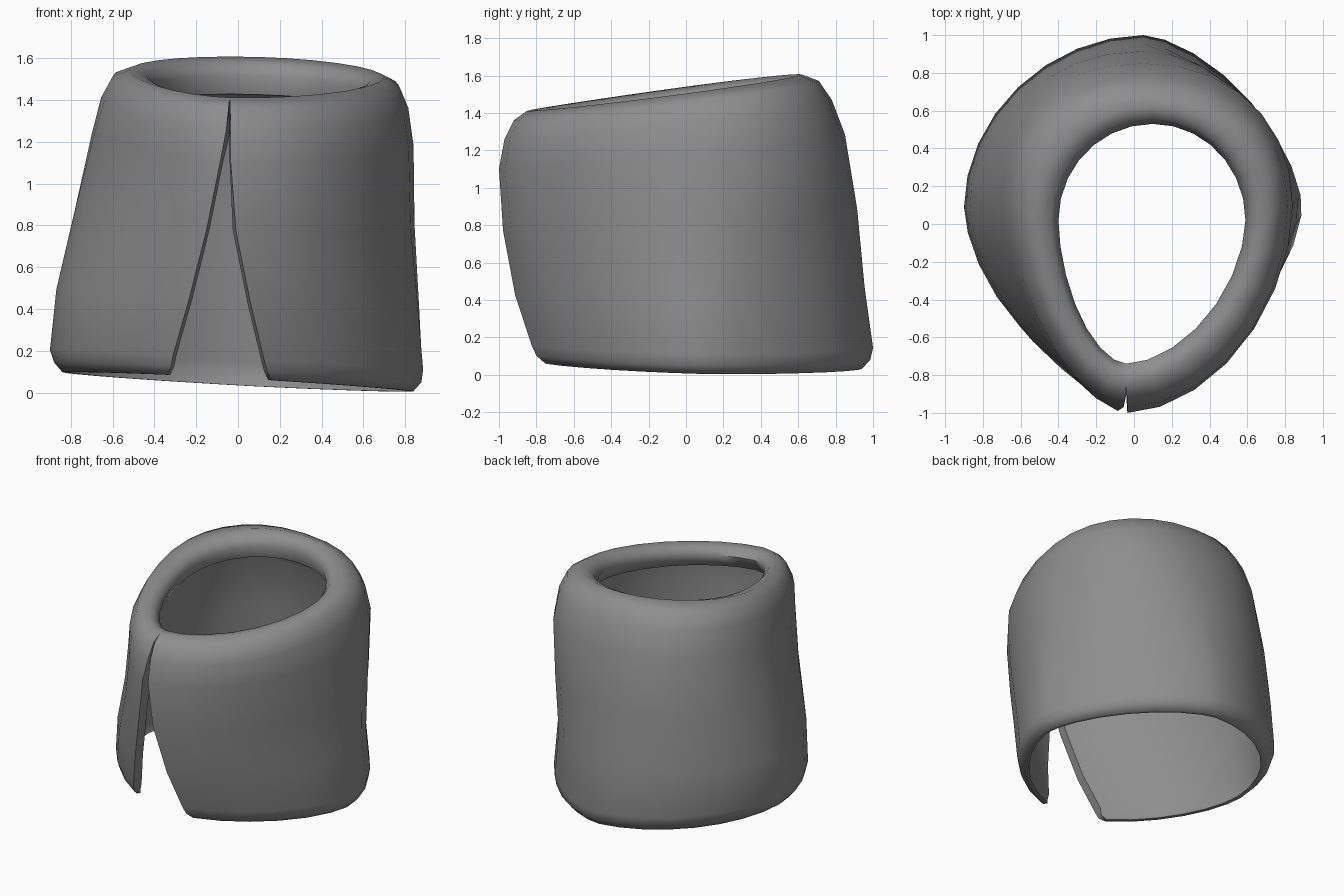
import bpy, bmesh, math

cube = bpy.data.objects.get("Cube")
if cube:
    bpy.data.objects.remove(cube, do_unlink=True)

STEPS = 14           # segments on each side, from the slit to the back
FRONT_X = -0.04      # where the slit closes
THICK = 0.075        # cloth thickness

# Outer rows: height fraction, right x, left x, front y, back y, slit right x, slit left x
OUTER = [
    (0.00, -0.84, 0.84, -0.80, 0.94, -0.34, 0.16),
    (0.03, -0.88, 0.88, -0.84, 0.985, -0.32, 0.14),
    (0.07, -0.90, 0.89, -0.86, 1.00, -0.31, 0.125),
    (0.27, -0.87, 0.87, -0.93, 0.955, -0.235, 0.06),
    (0.53, -0.785, 0.845, -0.98, 0.915, -0.15, -0.01),
    (0.78, -0.70, 0.84, -1.00, 0.85, -0.085, -0.035),
    (0.90, -0.655, 0.815, -0.97, 0.78, -0.055, -0.035),
    (0.97, -0.60, 0.77, -0.92, 0.71, -0.045, -0.038),
    (1.00, -0.52, 0.70, -0.85, 0.62, FRONT_X, FRONT_X),
]
# Lip rolled into the opening, then its underside meeting the inner wall
LIP = [
    (0.985, -0.44, 0.63, -0.78, 0.56, FRONT_X, FRONT_X),
    (0.95, -0.40, 0.59, -0.74, 0.53, FRONT_X, FRONT_X),
    (0.89, -0.43, 0.62, -0.77, 0.56, FRONT_X, FRONT_X),
    (0.87, -0.58, 0.74, -0.90, 0.71, FRONT_X, FRONT_X),
]

# Curve powers of each quarter at these height fractions: low is pointed, high is full
LEVELS = (0, 0.27, 0.53, 0.78, 0.92)
FULLNESS = {
    "front right": (1.7, 1.6, 1.52, 1.57, 1.72),
    "front left": (1.63, 1.65, 1.75, 1.83, 1.95),
    "back right": (1.9, 2.0, 2.15, 2.25, 2.25),
    "back left": (1.58, 1.57, 1.85, 2.15, 2.2),
}


def inset(row):
    """Matching row on the inside of the cloth, thinner at the hem."""
    f, xr, xl, yf, yb, sr, sl = row
    d = THICK * min(1, 0.4 + f * 10)
    return (f, xr + d, xl - d, yf + d, yb - d,
            min(sr + 0.015, FRONT_X), max(sl - 0.015, FRONT_X))


ROWS = OUTER + LIP + [inset(r) for r in reversed(OUTER[:6])]


def height(f, x, y):
    bottom = 0.053 - 0.055 * x - 0.02 * y
    top = 1.525 - 0.03 * x + 0.135 * y
    return bottom + f * (top - bottom)


def power(quarter, f):
    """Curve power at a height, blended between the listed levels."""
    values = FULLNESS[quarter]
    for i in range(len(LEVELS) - 1):
        if f <= LEVELS[i + 1]:
            k = (f - LEVELS[i]) / (LEVELS[i + 1] - LEVELS[i])
            return values[i] + k * (values[i + 1] - values[i])
    return values[-1]


def arc(row, hand):
    """Half of an egg-shaped row, from the slit edge to the back."""
    f, xr, xl, yf, yb, sr, sl = row
    side, slit = (xl, sl) if hand == "left" else (xr, sr)
    if yb < 0.65:
        mid_y, back_x, n_front, n_back = 0.02, 0.10, 1.75, 2.0
    else:
        mid_y, back_x = 0.09, 0.05
        n_front, n_back = power("front " + hand, f), power("back " + hand, f)
    ratio = max(0.0, (slit - FRONT_X) / (side - FRONT_X))
    start = math.asin(ratio ** (n_front / 2))
    points = []
    for i in range(STEPS + 1):
        t = start + (math.pi - start) * i / STEPS
        s, c = max(0.0, math.sin(t)), math.cos(t)
        n, cx, end = (n_front, FRONT_X, yf) if c > 0 else (n_back, back_x, yb)
        x = cx + (side - cx) * s ** (2 / n)
        y = mid_y + (end - mid_y) * abs(c) ** (2 / n)
        points.append((x, y, height(f, x, y)))
    return points


# Wrapped cloth: right half then left half of every row
bm = bmesh.new()
grid = []
for row in ROWS:
    path = arc(row, "right") + arc(row, "left")[-2::-1]
    grid.append([bm.verts.new(p) for p in path])
count = len(grid)
for j in range(count):
    a, b = grid[j], grid[(j + 1) % count]
    for i in range(len(a) - 1):
        bm.faces.new((a[i], a[i + 1], b[i + 1], b[i]))

# Edges of the slit, closing outside to inside
for j in range(len(OUTER) - 1):
    k = count - 1 - j
    for end in (0, -1):
        bm.faces.new((grid[j][end], grid[j + 1][end], grid[k - 1][end], grid[k][end]))

bmesh.ops.remove_doubles(bm, verts=bm.verts, dist=0.0005)
bmesh.ops.recalc_face_normals(bm, faces=bm.faces)
mesh = bpy.data.meshes.new("wrapped_collar")
bm.to_mesh(mesh)
bm.free()
collar = bpy.data.objects.new("wrapped_collar", mesh)
bpy.context.collection.objects.link(collar)

# Plain grey cloth
grey = bpy.data.materials.new("grey cloth")
grey.use_nodes = True
colour = (0.27, 0.27, 0.27, 1)
grey.diffuse_color = colour
grey.node_tree.nodes["Principled BSDF"].inputs["Base Color"].default_value = colour
mesh.materials.append(grey)

# Smooth shading
bpy.ops.object.select_all(action="DESELECT")
collar.select_set(True)
bpy.context.view_layer.objects.active = collar
bpy.ops.object.shade_smooth_by_angle(angle=math.radians(60))
